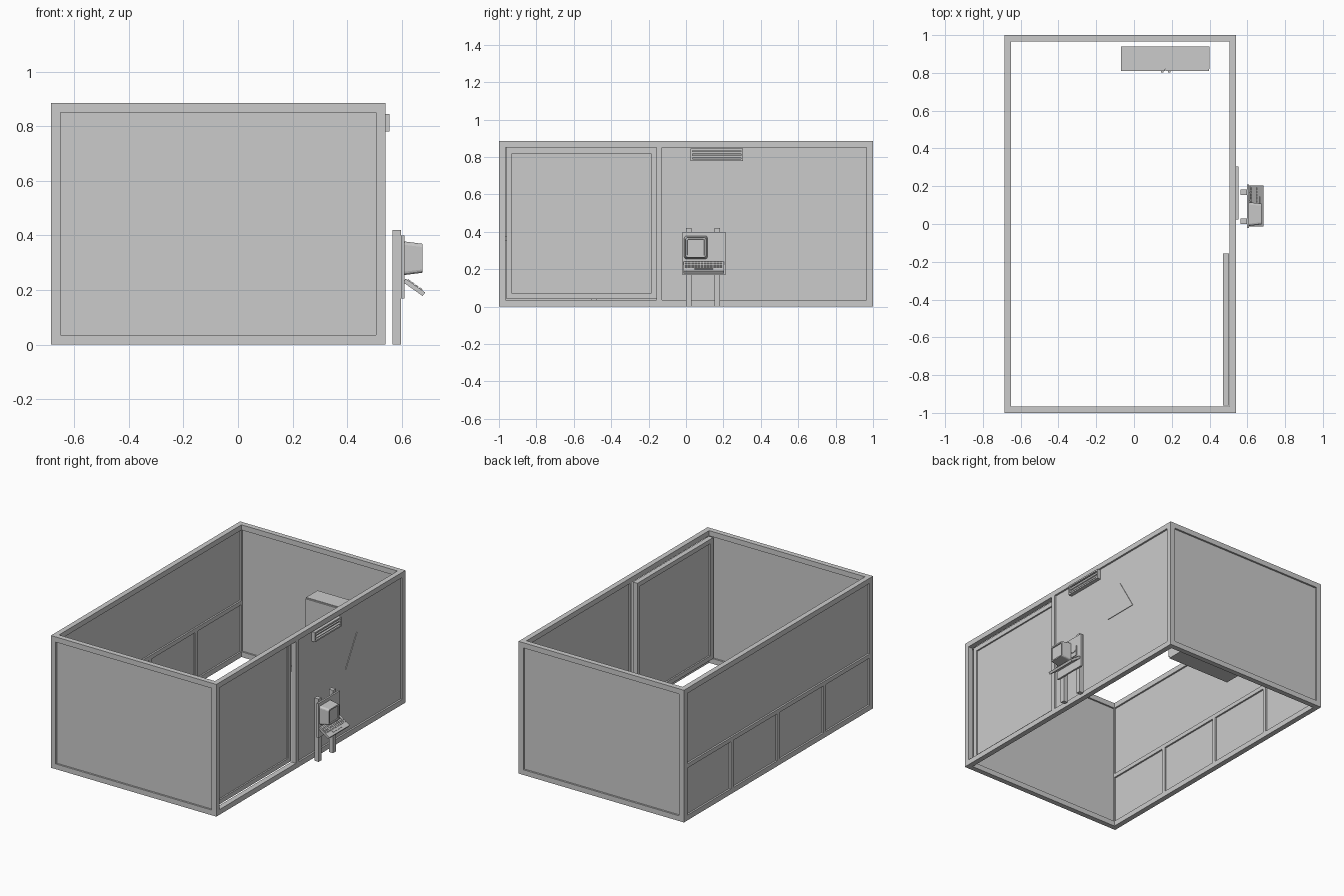
import bpy, bmesh
from math import radians
from mathutils import Matrix, Vector

if "Cube" in bpy.data.objects:
    bpy.data.objects.remove(bpy.data.objects["Cube"])

X0, X1, Y0, Y1, H, W = -0.685, 0.54, -1.0, 1.0, 0.885, 0.035


def finish(name, bm):
    bmesh.ops.recalc_face_normals(bm, faces=bm.faces)
    me = bpy.data.meshes.new(name)
    bm.to_mesh(me)
    bm.free()
    ob = bpy.data.objects.new(name, me)
    bpy.context.collection.objects.link(ob)
    return ob


def add_box(bm, b, mat=None):
    x0, x1, y0, y1, z0, z1 = b
    m = Matrix.Translation(((x0 + x1) / 2, (y0 + y1) / 2, (z0 + z1) / 2)) @ \
        Matrix.Diagonal((x1 - x0, y1 - y0, z1 - z0, 1))
    return bmesh.ops.create_cube(bm, size=1, matrix=(mat @ m) if mat else m)["verts"]


def boxes(name, items, mat=None):
    bm = bmesh.new()
    for b in items:
        add_box(bm, b, mat)
    return finish(name, bm)


def rim(x0, x1, y0, y1, z0, z1, w):
    """Four bars round a rectangle in the YZ plane."""
    return [(x0, x1, y0, y0 + w, z0, z1), (x0, x1, y1 - w, y1, z0, z1),
            (x0, x1, y0 + w, y1 - w, z0, z0 + w), (x0, x1, y0 + w, y1 - w, z1 - w, z1)]


# Main frame: corner posts and top and bottom beams
boxes("corner_posts", [(x, x + W, y, y + W, 0, H)
                       for x in (X0, X1 - W) for y in (Y0, Y1 - W)])
beams = []
for z in (0, H - W):
    beams += [(x, x + W, Y0 + W, Y1 - W, z, z + W) for x in (X0, X1 - W)]
    beams += [(X0 + W, X1 - W, y, y + W, z, z + W) for y in (Y0, Y1 - W)]
boxes("frame_beams", beams)
boxes("door_post", [(X1 - W, X1, -0.157, -0.127, W, H - W)])

# End walls, recessed inside the frame
R, T = 0.012, 0.012
for name, y in (("front_wall", Y0 + R), ("back_wall", Y1 - R - T)):
    boxes(name, [(X0 + W, X1 - W, y, y + T, W, H - W)])

# Left wall with rail and lower studs
boxes("left_wall", [(X0 + R, X0 + R + T, Y0 + W, Y1 - W, W, H - W)])
boxes("left_rail", [(X0, X0 + W, Y0 + W, Y1 - W, 0.35, 0.378)])
boxes("left_studs", [(X0, X0 + W, y - 0.014, y + 0.014, W, 0.35) for y in (-0.49, 0, 0.49)])

# Right wall and sliding door
boxes("right_wall", [(X1 - R - T, X1 - R, -0.127, Y1 - W, W, H - W)])
boxes("sliding_door_frame", rim(0.47, 0.503, -0.96, -0.157, 0.04, 0.85, 0.03))
boxes("sliding_door_panel", [(0.48, 0.493, -0.93, -0.187, 0.07, 0.82)])

# Triangular plate on the right wall
bm = bmesh.new()
xs = X1 - R
f = bm.faces.new([bm.verts.new((xs, y, z)) for y, z in ((0.38, 0.455), (0.62, 0.455), (0.5, 0.66))])
ext = bmesh.ops.extrude_face_region(bm, geom=[f])["geom"]
bmesh.ops.translate(bm, vec=(0.004, 0, 0), verts=[v for v in ext if isinstance(v, bmesh.types.BMVert)])
finish("triangle_plate", bm)

# Wall lamp: housing, rim and two tubes
boxes("lamp_housing", [(xs, 0.54, 0.025, 0.305, 0.78, 0.845)]
      + rim(0.54, 0.554, 0.025, 0.305, 0.78, 0.845, 0.01))
bm = bmesh.new()
for z in (0.802, 0.823):
    bmesh.ops.create_cone(bm, cap_ends=True, segments=12, radius1=0.007, radius2=0.007, depth=0.26,
                          matrix=Matrix.Translation((0.545, 0.165, z)) @ Matrix.Rotation(radians(90), 4, 'X'))
lamp = finish("lamp_tubes", bm)

# Terminal stand and backboard
boxes("terminal_legs", [(0.565, 0.597, y, y + 0.03, 0, 0.42) for y in (0.0, 0.153)])
boxes("terminal_board", [(0.597, 0.609, -0.02, 0.21, 0.17, 0.4)])

# Monitor: tapered box with rounded edges and recessed screen
bm = bmesh.new()
vs = add_box(bm, (0.609, 0.676, -0.01, 0.115, 0.255, 0.378))
c = Vector((0, 0.053, 0.317))
for v in vs:
    if v.co.x > 0.65:
        v.co.y = c.y + (v.co.y - c.y) * 0.88
        v.co.z = c.z + (v.co.z - c.z) * 0.86
bm.normal_update()
long_edges = [e for e in bm.edges if abs(e.verts[0].co.x - e.verts[1].co.x) > 0.05]
bmesh.ops.bevel(bm, geom=long_edges, offset=0.012, segments=3, profile=0.5, affect='EDGES')
bm.normal_update()
screen = [max(bm.faces, key=lambda g: g.calc_center_median().x)]
bmesh.ops.inset_region(bm, faces=screen, thickness=0.009, depth=0)
bmesh.ops.inset_region(bm, faces=screen, thickness=0.002, depth=-0.006)
finish("monitor", bm)

# Drive unit with slot bars beside the monitor
boxes("drive_unit", [(0.609, 0.614, 0.123, 0.17, 0.262, 0.33), (0.614, 0.618, 0.129, 0.164, 0.29, 0.298)])

# Tilted keyboard
tilt = Matrix.Translation((0.645, 0.095, 0.21)) @ Matrix.Rotation(radians(35), 4, 'Y')
boxes("keyboard", [(-0.044, 0.044, -0.108, 0.108, -0.008, 0.008)], tilt)
keys = []
for r in range(3):
    for k in range(12):
        x, y = -0.036 + r * 0.017, -0.1 + k * 0.0168
        keys.append((x, x + 0.013, y, y + 0.013, 0.008, 0.012))
keys.append((0.017, 0.029, -0.05, 0.05, 0.008, 0.012))
boxes("keys", keys, tilt)

# Cabinet inside: carcass, two doors and handles
boxes("cabinet_body", [(-0.07, 0.4, 0.82, 0.94, 0.03, 0.61)])
boxes("cabinet_doors", [(-0.068, 0.164, 0.81, 0.82, 0.045, 0.605), (0.168, 0.398, 0.81, 0.82, 0.045, 0.605)])
boxes("cabinet_handles", [(x, x + 0.014, 0.802, 0.81, 0.3, 0.36) for x in (0.143, 0.18)])
